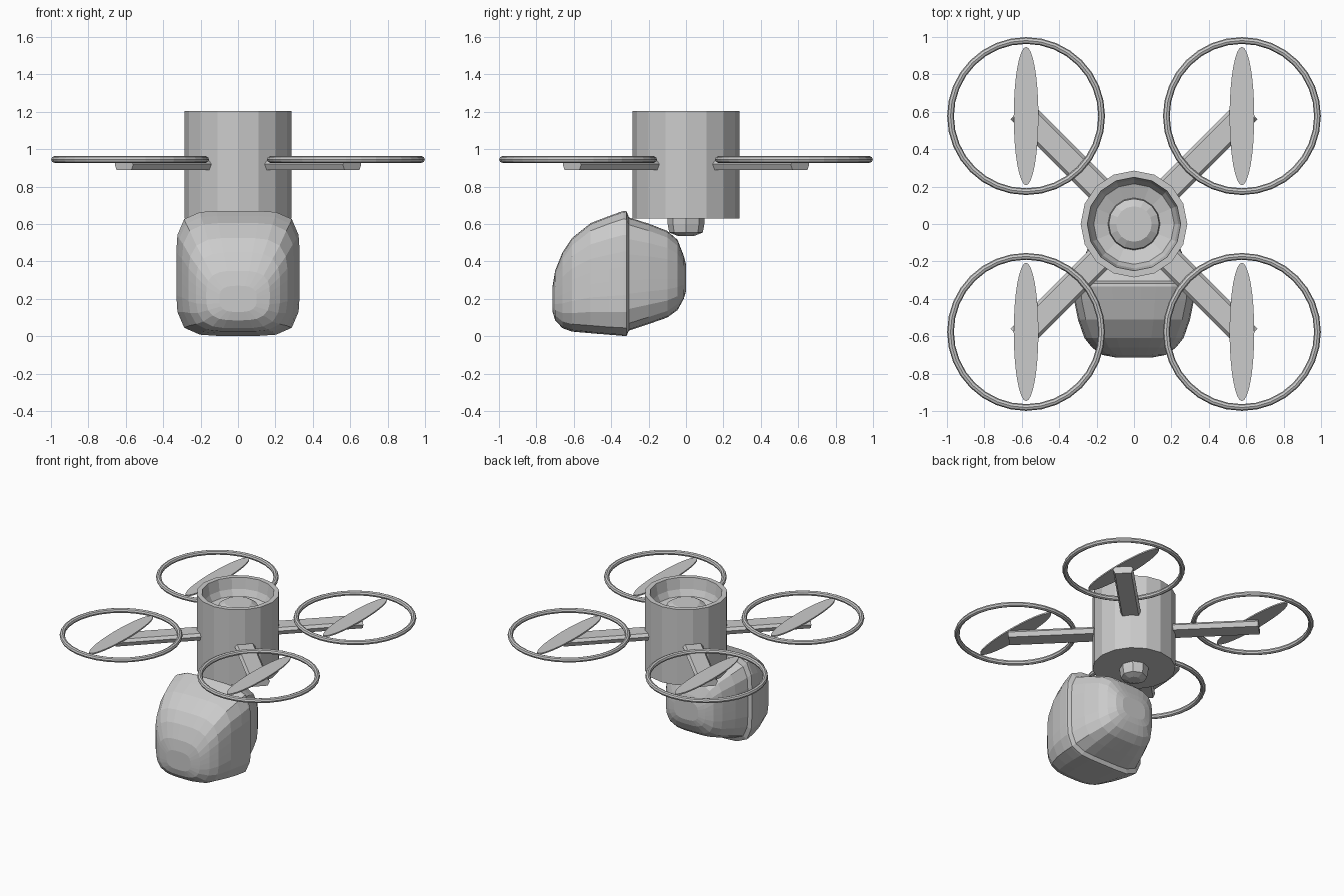
import bpy, bmesh, math
from mathutils import Matrix, Vector

if "Cube" in bpy.data.objects:
    bpy.data.objects.remove(bpy.data.objects["Cube"])


def make_object(name, bm):
    bmesh.ops.recalc_face_normals(bm, faces=bm.faces)
    mesh = bpy.data.meshes.new(name)
    bm.to_mesh(mesh)
    bm.free()
    ob = bpy.data.objects.new(name, mesh)
    bpy.context.collection.objects.link(ob)
    return ob


def loft(name, rings):
    """Skin a list of equal-length point rings and cap both ends."""
    bm = bmesh.new()
    loops = [[bm.verts.new(p) for p in ring] for ring in rings]
    n = len(loops[0])
    for a, b in zip(loops, loops[1:]):
        for i in range(n):
            j = (i + 1) % n
            bm.faces.new((a[i], a[j], b[j], b[i]))
    bm.faces.new(loops[0])
    bm.faces.new(loops[-1])
    return make_object(name, bm)


def lathe(name, profile, sides, turn=0.0):
    angles = [math.tau * i / sides + turn for i in range(sides)]
    return loft(name, [[(r * math.cos(a), r * math.sin(a), z) for a in angles]
                       for r, z in profile])


# Body shell with recessed bowl and central hub
lathe("body", [(0.285, 0.63), (0.285, 1.203), (0.25, 1.203), (0.237, 1.12),
               (0.215, 1.075), (0.14, 1.05), (0.135, 1.105), (0.095, 1.13)], 16)

# Neck mount under the body
lathe("neck_mount", [(0.1, 0.66), (0.098, 0.60), (0.09, 0.555), (0.045, 0.537)], 8)


# Camera head: rounded-square sections along y
def head_section(y, w, zb, zt, power):
    pts = []
    for i in range(28):
        a = math.tau * (i + 0.5) / 28
        c, s = math.cos(a), math.sin(a)
        k = (abs(c) ** power + abs(s) ** power) ** (-1 / power)
        pts.append((w * c * k, y, (zb + zt) / 2 + (zt - zb) / 2 * s * k))
    return pts


head = [(-0.713, 0.10, 0.13, 0.27, 3), (-0.70, 0.17, 0.085, 0.35, 3.2),
        (-0.66, 0.225, 0.043, 0.45, 3.6), (-0.61, 0.265, 0.025, 0.525, 4),
        (-0.51, 0.30, 0.016, 0.605, 4.6), (-0.41, 0.32, 0.008, 0.643, 5),
        (-0.335, 0.33, 0.002, 0.67, 5), (-0.318, 0.33, 0.002, 0.668, 5),
        (-0.305, 0.305, 0.03, 0.635, 5), (-0.2, 0.275, 0.065, 0.602, 4.6),
        (-0.1, 0.235, 0.10, 0.563, 4.2), (-0.045, 0.20, 0.14, 0.515, 3.8),
        (-0.012, 0.15, 0.20, 0.43, 3.4), (0.0, 0.10, 0.24, 0.385, 3)]
loft("camera_head", [head_section(*s) for s in head])

# Arms, guard rings and propellers, one set per corner
arm_section = [(-0.054, 0.94), (-0.07, 0.92), (-0.056, 0.888),
               (0.056, 0.888), (0.07, 0.92), (0.054, 0.94)]
C = 0.577
for i, (sx, sy) in enumerate([(1, 1), (-1, 1), (-1, -1), (1, -1)], 1):
    rot = Matrix.Rotation(math.atan2(sy, sx), 4, 'Z')
    loft(f"arm_{i}", [[rot @ Vector((d, y * k, z)) for y, z in arm_section]
                      for d, k in ((0.2, 1), (0.862, 1))])

    bpy.ops.mesh.primitive_torus_add(location=(sx * C, sy * C, 0.945),
                                     major_radius=0.404, minor_radius=0.018,
                                     major_segments=32, minor_segments=8)
    bpy.context.object.name = f"guard_ring_{i}"

    bm = bmesh.new()
    bmesh.ops.create_cone(bm, cap_ends=True, segments=32, radius1=1, radius2=1, depth=1,
                          matrix=Matrix.Translation((sx * C, sy * C, 0.946))
                          @ Matrix.Diagonal((0.066, 0.37, 0.01, 1)))
    make_object(f"propeller_{i}", bm)
